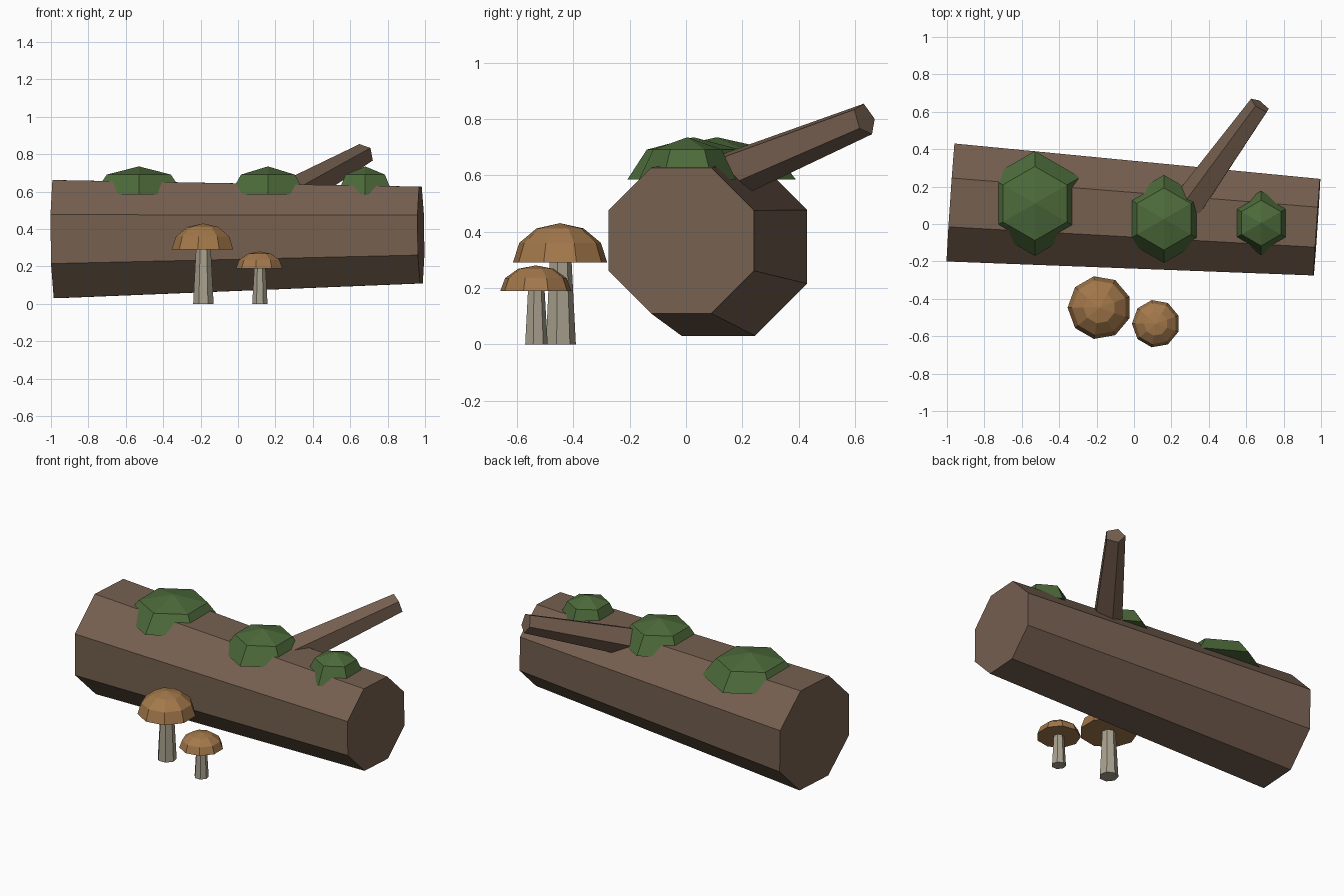
import bpy, math
from mathutils import Vector

if "Cube" in bpy.data.objects:
    bpy.data.objects.remove(bpy.data.objects["Cube"])


def material(name, rgb):
    m = bpy.data.materials.new(name)
    m.diffuse_color = (*rgb, 1)
    m.use_nodes = True
    m.node_tree.nodes["Principled BSDF"].inputs["Base Color"].default_value = m.diffuse_color
    return m


BARK = material("bark brown", (0.181, 0.117, 0.080))
MOSS = material("moss green", (0.074, 0.146, 0.043))
CAP = material("cap tan", (0.366, 0.188, 0.070))
STEM = material("stem cream", (0.392, 0.352, 0.270))


def add_object(name, verts, faces, mat):
    me = bpy.data.meshes.new(name)
    me.from_pydata(verts, [], faces)
    me.materials.append(mat)
    ob = bpy.data.objects.new(name, me)
    bpy.context.collection.objects.link(ob)
    return ob


def tapered(name, a, b, ra, rb, sides, phase, mat):
    """Flat-sided tapered prism from a to b; phase is measured from 'up'."""
    a, b = Vector(a), Vector(b)
    d = (b - a).normalized()
    ref = Vector((0, 1, 0)) if abs(d.z) > 0.9 else Vector((0, 0, 1))
    u = (ref - d * ref.dot(d)).normalized()
    s = d.cross(u)
    verts = []
    for c, r in ((a, ra), (b, rb)):
        for i in range(sides):
            t = math.radians(phase) + math.tau * i / sides
            verts.append(c + r * (math.cos(t) * u + math.sin(t) * s))
    # u, s, d form a left-to-right frame in which increasing t turns around d
    faces = [(i, (i + 1) % sides, sides + (i + 1) % sides, sides + i) for i in range(sides)]
    faces += [tuple(reversed(range(sides))), tuple(range(sides, 2 * sides))]
    return add_object(name, verts, faces, mat)


def dome(name, x, y, z, radius, height, sides, rings, phase, mat):
    """Squashed half sphere with a flat closed underside."""
    verts = []
    for k in range(rings):
        e = math.pi / 2 * k / rings
        for i in range(sides):
            t = math.radians(phase) + math.tau * i / sides
            verts.append((x + radius * math.cos(e) * math.cos(t),
                          y + radius * math.cos(e) * math.sin(t),
                          z + height * math.sin(e)))
    verts.append((x, y, z + height))
    faces = [tuple(reversed(range(sides)))]
    for k in range(rings):
        for i in range(sides):
            p, q = k * sides + i, k * sides + (i + 1) % sides
            if k < rings - 1:
                faces.append((p, q, q + sides, p + sides))
            else:
                faces.append((p, q, len(verts) - 1))
    return add_object(name, verts, faces, mat)


# Fallen log and its broken branch
tapered("log", (-0.98, 0.115, 0.346), (0.978, -0.017, 0.368), 0.342, 0.28, 8, 22.5, BARK)
tapered("branch", (0.25, 0.04, 0.556), (0.675, 0.635, 0.80), 0.095, 0.06, 5, -18, BARK)

# Moss clumps draped over the top of the log
for i, (x, y, r) in enumerate([(-0.53, 0.11, 0.28), (0.16, 0.027, 0.235), (0.68, 0.005, 0.172)]):
    dome(f"moss_clump_{i + 1}", x, y, 0.585, r, 0.15, 6, 2, 30, MOSS)

# Two mushrooms in front
for size, x, y, cap_z, cap_r, cap_h, r0, r1 in [
        ("large", -0.185, -0.447, 0.29, 0.17, 0.14, 0.056, 0.04),
        ("small", 0.117, -0.533, 0.19, 0.128, 0.09, 0.042, 0.03)]:
    tapered(f"{size}_mushroom_stem", (x, y, 0), (x, y, cap_z + 0.02), r0, r1, 7, 0, STEM)
    dome(f"{size}_mushroom_cap", x, y, cap_z, cap_r, cap_h, 9, 3, 180, CAP)
